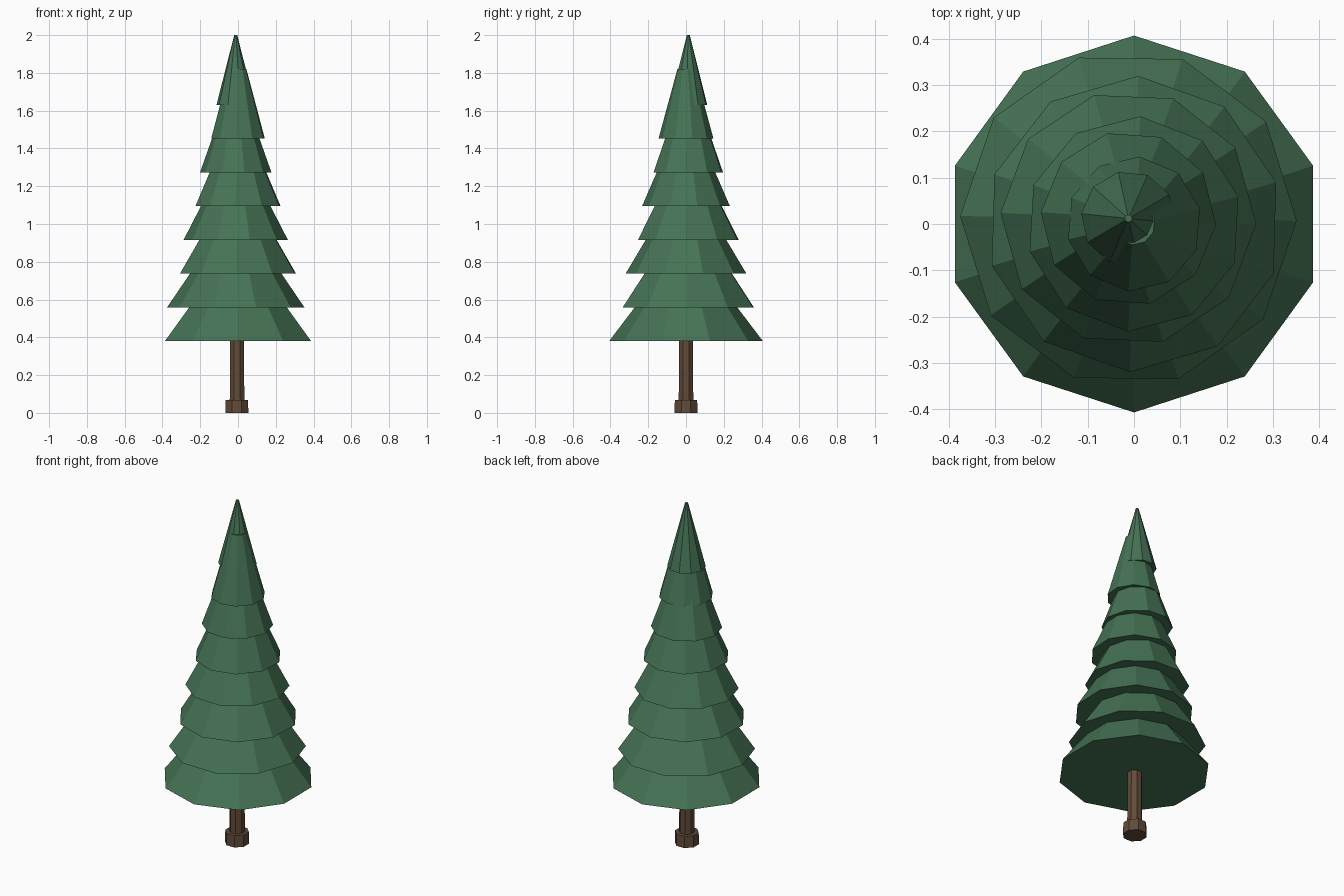
import bpy
from math import pi

if "Cube" in bpy.data.objects:
    bpy.data.objects.remove(bpy.data.objects["Cube"])


def material(name, rgb):
    m = bpy.data.materials.new(name)
    m.diffuse_color = (*rgb, 1)
    m.use_nodes = True
    m.node_tree.nodes["Principled BSDF"].inputs["Base Color"].default_value = m.diffuse_color
    return m


def frustum(name, sides, r1, r2, z1, z2, x, y, turn, mat):
    bpy.ops.mesh.primitive_cone_add(vertices=sides, radius1=r1, radius2=r2, depth=z2 - z1,
                                    location=(x, y, (z1 + z2) / 2), rotation=(0, 0, turn))
    ob = bpy.context.object
    ob.name = name
    ob.data.materials.append(mat)


green = material("needles", (0.06, 0.17, 0.09))
brown = material("bark", (0.12, 0.07, 0.04))

# trunk with a wider foot
frustum("trunk_foot", 8, 0.066, 0.064, 0, 0.068, -0.006, 0, pi / 8, brown)
frustum("trunk", 8, 0.042, 0.037, 0.06, 0.6, -0.005, 0, pi / 8, brown)

# overlapping foliage tiers, each turned and alternately nudged sideways
TIERS = 8
for i in range(TIERS):
    r = 0.407 - 0.0435 * i
    z = 0.38 + 0.1786 * i
    shift = 0.012 * (i % 2)
    last = i == TIERS - 1
    frustum(f"foliage_tier_{i + 1}", 10, r, 0.008 if last else r * 0.31,
            z, 2.0 if last else z + 0.37, -shift, shift, 0.3 * i, green)
